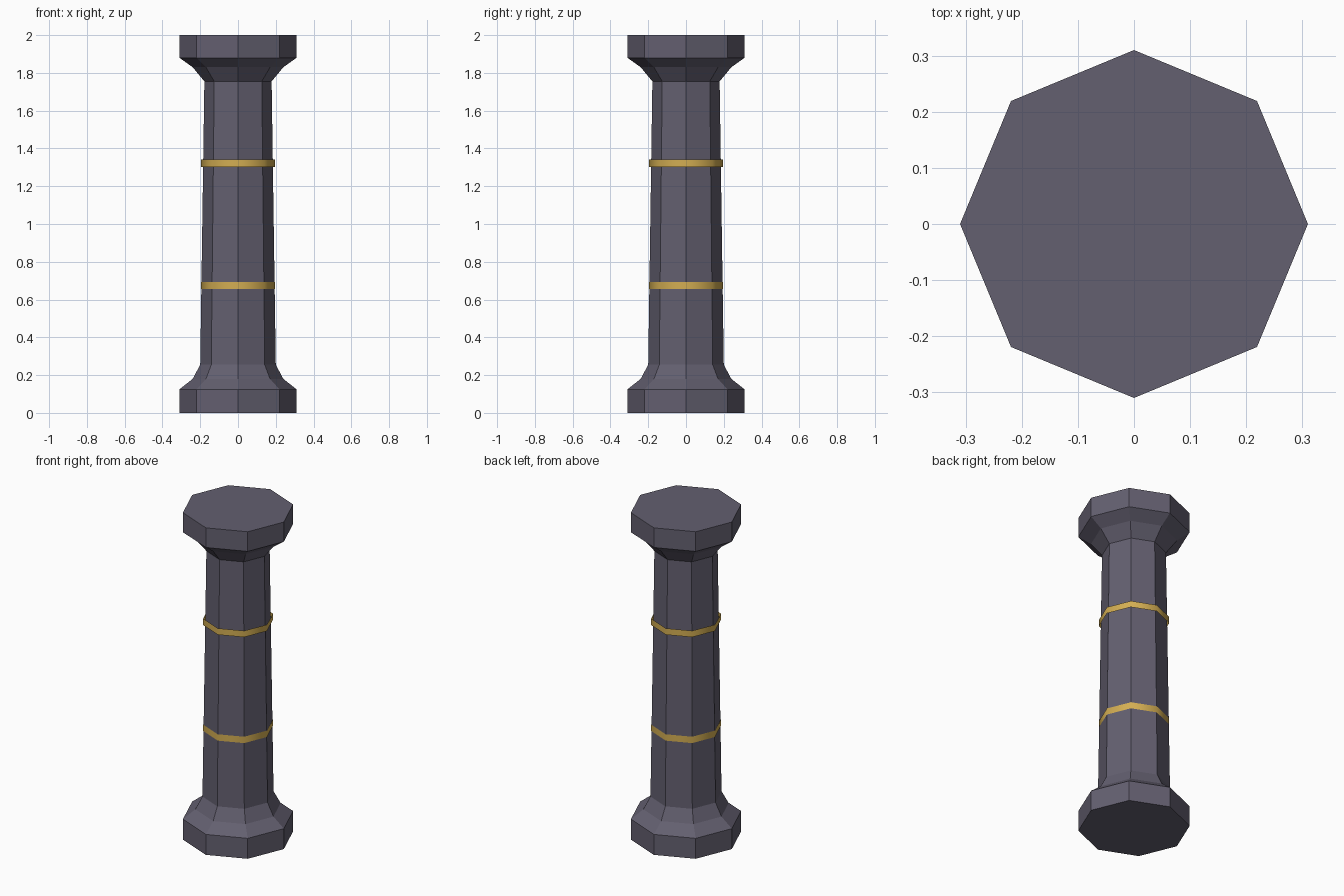
import bpy, bmesh, math

if "Cube" in bpy.data.objects:
    bpy.data.objects.remove(bpy.data.objects["Cube"])

SIDES = 8


def material(name, rgb):
    m = bpy.data.materials.new(name)
    m.diffuse_color = (*rgb, 1)
    m.use_nodes = True
    m.node_tree.nodes["Principled BSDF"].inputs["Base Color"].default_value = m.diffuse_color
    return m


def lathe(name, profile, mat, caps=True, smooth=False):
    """Octagonal solid (or open ring) from (radius, height) pairs, corners on the axes."""
    bm = bmesh.new()
    rings = [[bm.verts.new((r * math.cos(math.tau * i / SIDES),
                            r * math.sin(math.tau * i / SIDES), z))
              for i in range(SIDES)] for r, z in profile]
    for low, high in zip(rings, rings[1:]):
        for i in range(SIDES):
            j = (i + 1) % SIDES
            bm.faces.new((low[i], low[j], high[j], high[i]))
    if caps:
        bm.faces.new(rings[0][::-1])
        bm.faces.new(rings[-1])
    for f in bm.faces:
        f.smooth = smooth
    mesh = bpy.data.meshes.new(name)
    bm.to_mesh(mesh)
    bm.free()
    mesh.materials.append(mat)
    ob = bpy.data.objects.new(name, mesh)
    bpy.context.collection.objects.link(ob)
    return ob


stone = material("dark violet stone", (0.125, 0.115, 0.16))
gold = material("gold", (0.65, 0.42, 0.085))

# Column: plinth, base flare, tapering shaft, capital flare and top slab
lathe("column", [(0.31, 0), (0.31, 0.125), (0.24, 0.18), (0.20, 0.255),
                 (0.178, 1.755), (0.24, 1.83), (0.31, 1.88), (0.31, 2)], stone)

# Thin gold bands around the shaft
for label, z in (("lower", 0.655), ("upper", 1.303)):
    lathe(label + "_band", [(0.196, z), (0.196, z + 0.039)], gold, caps=False, smooth=True)
